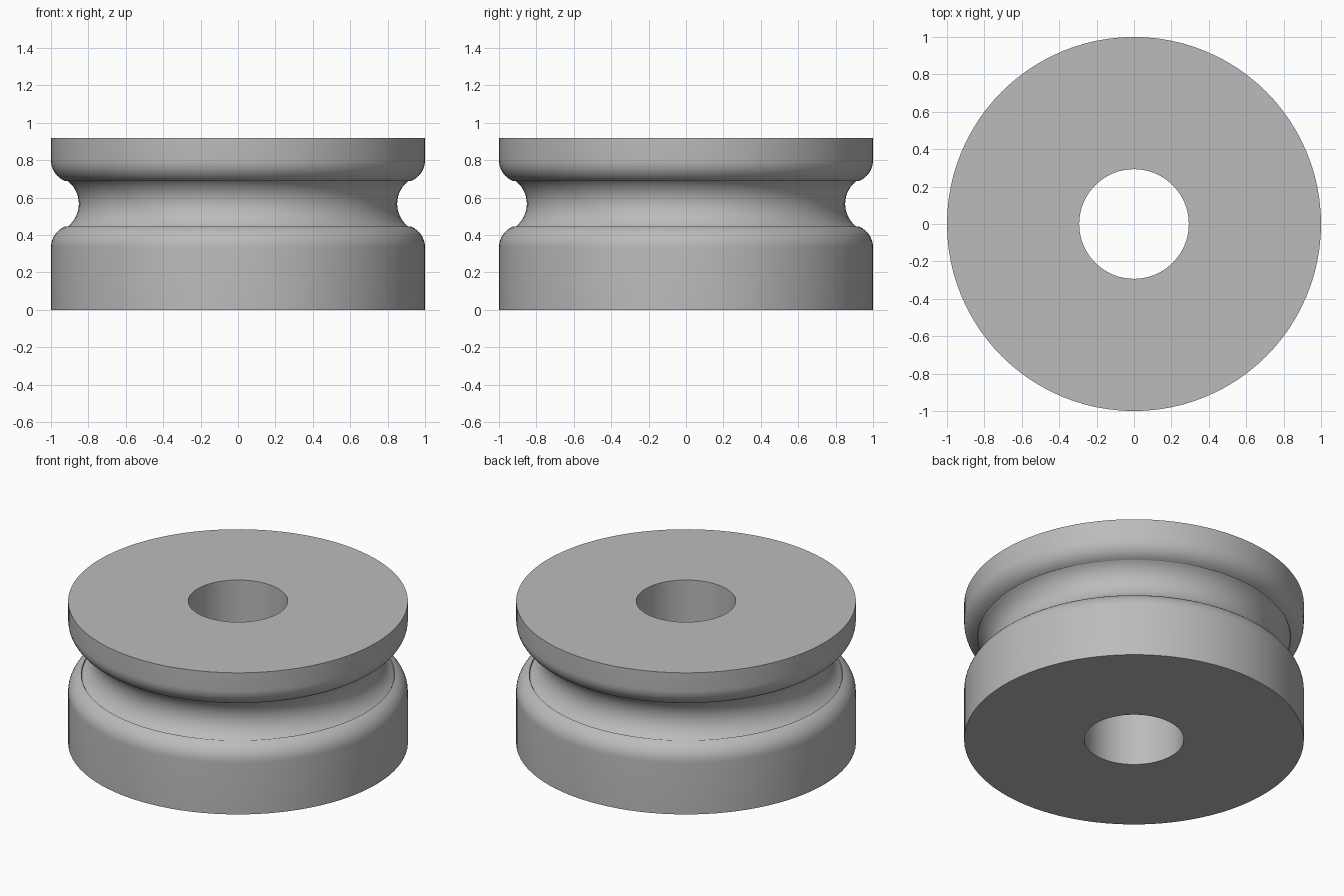
import bpy
import bmesh
from math import cos, sin, radians, pi

cube = bpy.data.objects.get("Cube")
if cube:
    bpy.data.objects.remove(cube, do_unlink=True)

SEGMENTS = 96
HEIGHT, RADIUS, BORE = 0.92, 1.0, 0.293
GROOVE_Z = 0.567


def arc(r, z, radius, start, end, steps):
    """Points (r, z) along a circular arc, angles in degrees."""
    angles = [radians(start + (end - start) * i / steps) for i in range(steps + 1)]
    return [(r + radius * cos(a), z + radius * sin(a)) for a in angles]


# Closed half section: bore, lower rim, rounded shoulder, groove, shoulder, upper rim
shoulder = arc(0.88, GROOVE_Z - 0.233, 0.12, 0, 69, 8)
groove = arc(1.006, GROOVE_Z, 0.155, 236, 180, 8)
lower = [(BORE, 0), (RADIUS, 0)] + shoulder + groove
upper = [(r, 2 * GROOVE_Z - z) for r, z in reversed(shoulder + groove[:-1])]
profile = lower + upper + [(RADIUS, HEIGHT), (BORE, HEIGHT)]

# Revolve the section about the vertical axis
bm = bmesh.new()
rings = []
for i in range(SEGMENTS):
    a = 2 * pi * i / SEGMENTS
    rings.append([bm.verts.new((r * cos(a), r * sin(a), z)) for r, z in profile])
for i, ring in enumerate(rings):
    following = rings[(i + 1) % SEGMENTS]
    for j in range(len(profile)):
        k = (j + 1) % len(profile)
        bm.faces.new((ring[j], following[j], following[k], ring[k]))
bmesh.ops.recalc_face_normals(bm, faces=bm.faces)

mesh = bpy.data.meshes.new("grooved_roller")
bm.to_mesh(mesh)
bm.free()
roller = bpy.data.objects.new("grooved_roller", mesh)
bpy.context.collection.objects.link(roller)

# Plain grey finish
grey = bpy.data.materials.new("plain_grey")
grey.use_nodes = True
colour = (0.5, 0.5, 0.5, 1)
grey.diffuse_color = colour
grey.node_tree.nodes["Principled BSDF"].inputs["Base Color"].default_value = colour
mesh.materials.append(grey)

# Smooth curves, crisp rims
bpy.ops.object.select_all(action='DESELECT')
roller.select_set(True)
bpy.context.view_layer.objects.active = roller
bpy.ops.object.shade_smooth_by_angle(angle=radians(35))
